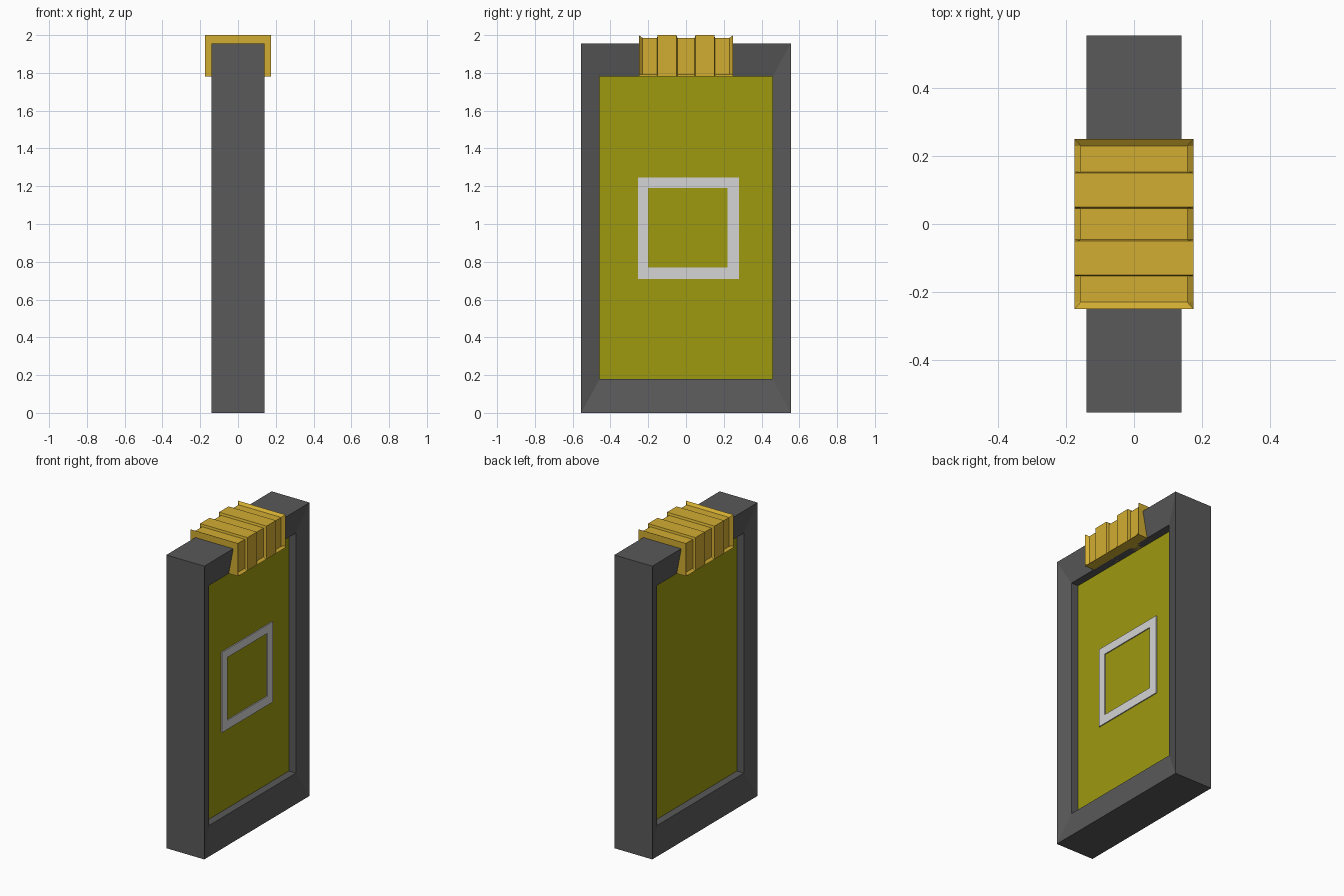
import bpy, bmesh

if "Cube" in bpy.data.objects:
    bpy.data.objects.remove(bpy.data.objects["Cube"])


def material(name, rgb):
    m = bpy.data.materials.new(name)
    m.diffuse_color = (*rgb, 1.0)
    m.use_nodes = True
    m.node_tree.nodes["Principled BSDF"].inputs["Base Color"].default_value = m.diffuse_color
    return m


DARK = material("dark grey", (0.100, 0.100, 0.100))
OLIVE = material("olive yellow", (0.337, 0.323, 0.005))
PALE = material("pale grey", (0.66, 0.66, 0.66))
GOLD = material("gold", (0.64, 0.415, 0.031))


def loft(name, loops, mat, ring=False):
    """Skin a row of equal-length loops; ring joins last to first, else cap."""
    bm = bmesh.new()
    rows = [[bm.verts.new(p) for p in loop] for loop in loops]
    pairs = list(zip(rows, rows[1:]))
    if ring:
        pairs.append((rows[-1], rows[0]))
    else:
        bm.faces.new(rows[0])
        bm.faces.new(rows[-1])
    for a, b in pairs:
        for i in range(len(a)):
            j = (i + 1) % len(a)
            bm.faces.new((a[i], a[j], b[j], b[i]))
    bmesh.ops.recalc_face_normals(bm, faces=bm.faces)
    me = bpy.data.meshes.new(name)
    bm.to_mesh(me)
    bm.free()
    me.materials.append(mat)
    ob = bpy.data.objects.new(name, me)
    bpy.context.collection.objects.link(ob)
    return ob


def rect(x, y0, y1, z0, z1):
    return [(x, y0, z0), (x, y1, z0), (x, y1, z1), (x, y0, z1)]


OUTER = (-0.555, 0.555, 0.0, 1.955)
INNER = (-0.457, 0.457, 0.18, 1.78)
PANEL_X = 0.055

# Frame: rim faces slope inward, then straight walls drop to the panel
loft("frame", [
    rect(PANEL_X - 0.01, *INNER), rect(0.107, *INNER), rect(0.14, *OUTER),
    rect(-0.14, *OUTER), rect(-0.107, *INNER), rect(-PANEL_X + 0.01, *INNER),
], DARK, ring=True)

# Flat panel filling the frame on both sides
loft("panel", [rect(-PANEL_X, *INNER), rect(PANEL_X, *INNER)], OLIVE)

# Thin square outline on the right face only
SQ_OUT = (-0.255, 0.28, 0.71, 1.245)
SQ_IN = (-0.20, 0.22, 0.77, 1.19)
loft("square_outline", [
    rect(PANEL_X - 0.002, *SQ_OUT), rect(PANEL_X + 0.007, *SQ_OUT),
    rect(PANEL_X + 0.007, *SQ_IN), rect(PANEL_X - 0.002, *SQ_IN),
], PALE, ring=True)


# Clip: full bands alternating with shallow grooves that keep a bottom lip
def clip_section(y, groove):
    w, top = (0.157, 1.985) if groove else (0.175, 2.0)
    half = [(0.175, 1.78), (w, 1.792), (w, top)]
    pts = half + [(-x, z) for x, z in reversed(half)]
    return [(x, y, z) for x, z in pts]


half_stations = [(0.25, False), (0.23, True), (0.153, True), (0.15, False),
                 (0.05, False), (0.046, True)]
stations = [(-y, g) for y, g in half_stations] + half_stations[::-1]
loft("clip", [clip_section(y, g) for y, g in stations], GOLD)
